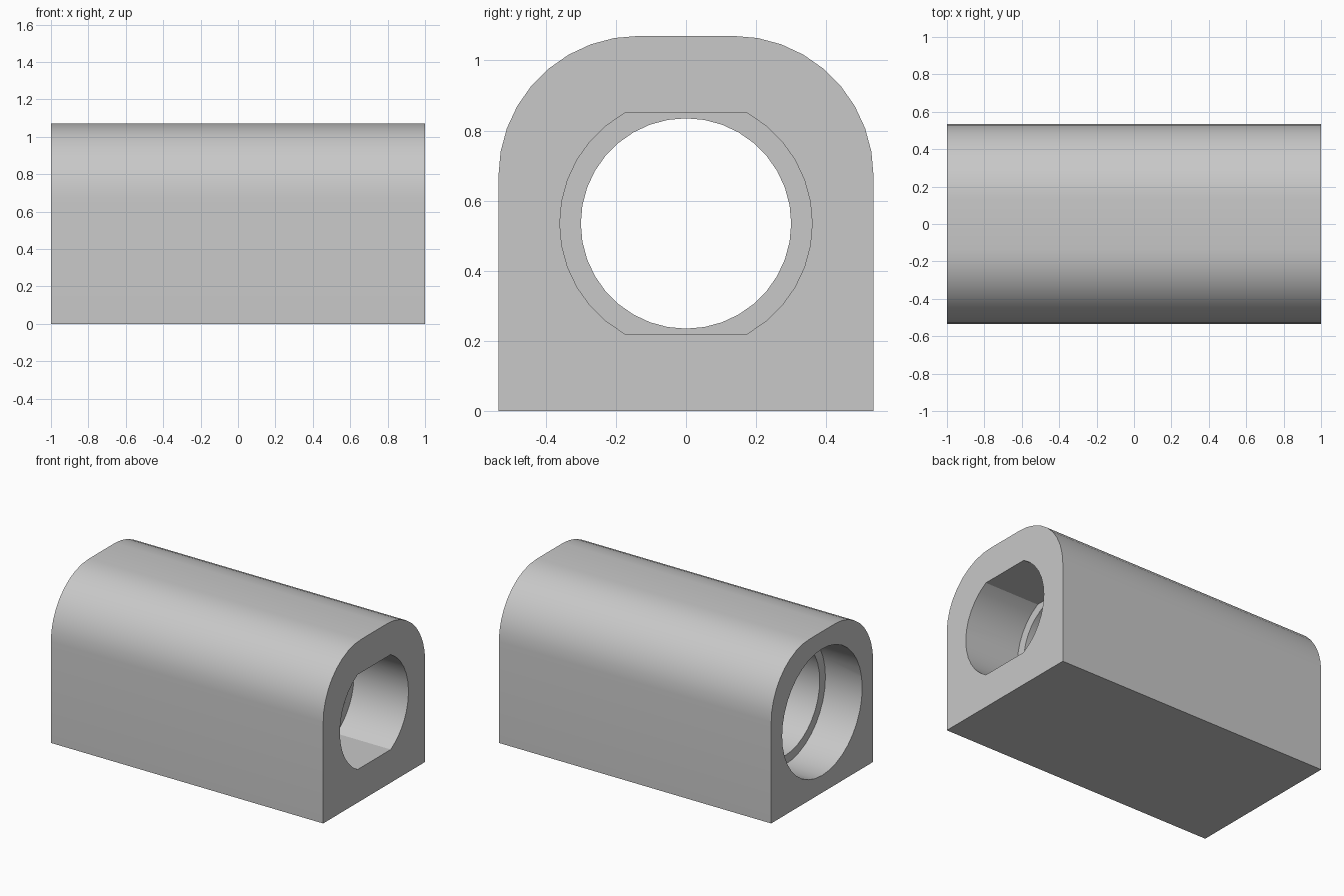
import bpy, bmesh, math

cube = bpy.data.objects.get("Cube")
if cube:
    bpy.data.objects.remove(cube, do_unlink=True)

HALF_LEN = 1.0
HALF_W = 0.535
HEIGHT = 1.07
CORNER = 0.4
AXIS_Z = 0.535

grey = bpy.data.materials.new("plain grey")
grey.use_nodes = True
colour = (0.58, 0.58, 0.58, 1)
grey.diffuse_color = colour
grey.node_tree.nodes["Principled BSDF"].inputs["Base Color"].default_value = colour


def arc(cy, cz, radius, start, end, steps):
    """Points (y, z) along an arc, angles in degrees."""
    angles = [math.radians(start + (end - start) * i / steps) for i in range(steps + 1)]
    return [(cy + radius * math.cos(a), cz + radius * math.sin(a)) for a in angles]


def prism(name, profile, x0, x1):
    """Extrude a closed (y, z) profile along x."""
    bm = bmesh.new()
    face = bm.faces.new([bm.verts.new((x0, y, z)) for y, z in profile])
    moved = bmesh.ops.extrude_face_region(bm, geom=[face])["geom"]
    bmesh.ops.translate(bm, vec=(x1 - x0, 0, 0),
                        verts=[v for v in moved if isinstance(v, bmesh.types.BMVert)])
    bmesh.ops.recalc_face_normals(bm, faces=bm.faces)
    mesh = bpy.data.meshes.new(name)
    bm.to_mesh(mesh)
    bm.free()
    mesh.materials.append(grey)
    obj = bpy.data.objects.new(name, mesh)
    bpy.context.collection.objects.link(obj)
    return obj


def round_bore(name, radius, x0, x1):
    return prism(name, arc(0, AXIS_Z, radius, 0, 360, 36)[:-1], x0, x1)


# Housing: flat base and sides, large rounded upper corners
corner_y, corner_z = HALF_W - CORNER, HEIGHT - CORNER
outline = [(-HALF_W, 0), (HALF_W, 0)]
outline += arc(corner_y, corner_z, CORNER, 0, 90, 9)
outline += arc(-corner_y, corner_z, CORNER, 90, 180, 9)
housing = prism("bearing_housing", outline, -HALF_LEN, HALF_LEN)

# Pocket with flat top and bottom at the +x end
flat = math.degrees(math.asin(0.315 / 0.36))
pocket = arc(0, AXIS_Z, 0.36, -flat, flat, 12) + arc(0, AXIS_Z, 0.36, 180 - flat, 180 + flat, 12)

# Stepped bore along the housing
cutters = [
    round_bore("through_bore", 0.30, -1.2, 1.2),
    round_bore("main_bore", 0.36, -1.2, 0.4),
    round_bore("end_recess", 0.42, -1.2, -0.73),
    prism("flat_sided_pocket", pocket, 0.6, 1.2),
]
for cutter in cutters:
    cutter.hide_render = True
    cut = housing.modifiers.new(cutter.name, "BOOLEAN")
    cut.operation = "DIFFERENCE"
    cut.solver = "EXACT"
    cut.object = cutter

# Apply the cuts and drop the cutters
bpy.context.view_layer.update()
graph = bpy.context.evaluated_depsgraph_get()
solid = bpy.data.meshes.new_from_object(housing.evaluated_get(graph))
housing.modifiers.clear()
housing.data = solid
solid.materials.clear()
solid.materials.append(grey)
for cutter in cutters:
    bpy.data.objects.remove(cutter, do_unlink=True)

# Smooth curves, sharp rims
bpy.ops.object.select_all(action="DESELECT")
housing.select_set(True)
bpy.context.view_layer.objects.active = housing
bpy.ops.object.shade_smooth_by_angle(angle=math.radians(30))
